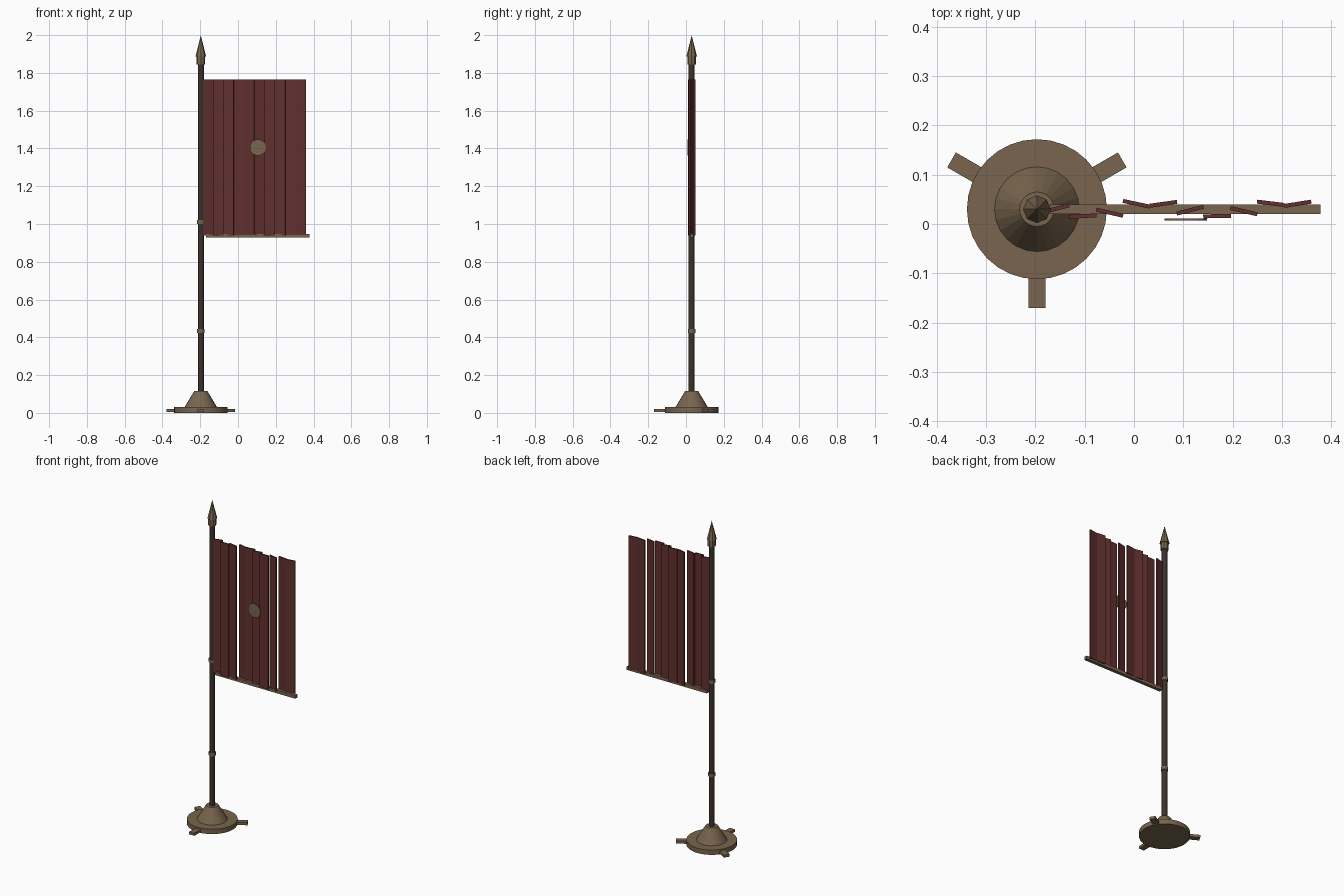
import bpy
import math

if "Cube" in bpy.data.objects:
    bpy.data.objects.remove(bpy.data.objects["Cube"])

PX, PY = -0.197, 0.03  # pole axis


def material(name, rgb):
    m = bpy.data.materials.new(name)
    m.diffuse_color = (*rgb, 1)
    m.use_nodes = True
    m.node_tree.nodes["Principled BSDF"].inputs["Base Color"].default_value = m.diffuse_color
    return m


BRONZE = material("bronze", (0.19, 0.13, 0.075))
WOOD = material("dark_wood", (0.045, 0.032, 0.024))
CLOTH = material("red_cloth", (0.12, 0.03, 0.028))


def finish(name, mat):
    ob = bpy.context.object
    ob.name = name
    ob.data.materials.append(mat)
    return ob


def frustum(name, sides, r1, r2, z1, z2, mat):
    bpy.ops.mesh.primitive_cone_add(vertices=sides, radius1=r1, radius2=r2, depth=z2 - z1,
                                    location=(PX, PY, (z1 + z2) / 2))
    return finish(name, mat)


def box(name, center, size, angle, mat):
    bpy.ops.mesh.primitive_cube_add(size=1, location=center, rotation=(0, 0, angle))
    ob = finish(name, mat)
    ob.scale = size
    return ob


# Base: disc, sloped collar and three feet
frustum("base_disc", 32, 0.142, 0.142, 0.0, 0.03, BRONZE)
frustum("base_collar", 24, 0.086, 0.035, 0.03, 0.115, BRONZE)
for i, deg in enumerate((30, 150, 270)):
    a = math.radians(deg)
    box(f"foot_{i + 1}", (PX + 0.15 * math.cos(a), PY + 0.15 * math.sin(a), 0.0125),
        (0.1, 0.035, 0.016), a, BRONZE)

# Pole with two rings
frustum("pole", 12, 0.016, 0.016, 0.1, 1.86, WOOD)
for i, z in enumerate((0.433, 1.01)):
    frustum(f"pole_ring_{i + 1}", 12, 0.02, 0.02, z - 0.01, z + 0.01, BRONZE)

# Spear finial
frustum("finial_socket", 8, 0.023, 0.023, 1.845, 1.89, BRONZE)
frustum("finial_point", 8, 0.028, 0.0, 1.887, 2.0, BRONZE)

# Cloth strips: depth and turn of each along the ripple
ripple = [(0.031, 14), (0.016, 3), (0.023, -13), (0.041, -12), (0.041, 8),
          (0.028, 14), (0.016, 1), (0.026, -13), (0.042, -7), (0.041, 9)]
for i, (y, deg) in enumerate(ripple):
    box(f"cloth_strip_{i + 1}", (-0.1585 + 0.0545 * i, y, 1.3525),
        (0.056, 0.008, 0.825), math.radians(deg), CLOTH)

# Lower bar and round emblem
box("lower_bar", (0.104, 0.03, 0.938), (0.548, 0.02, 0.02), 0, BRONZE)
bpy.ops.mesh.primitive_cylinder_add(vertices=20, radius=0.043, depth=0.004,
                                    location=(0.105, 0.009, 1.405),
                                    rotation=(math.pi / 2, 0, 0))
finish("emblem_disc", BRONZE)
